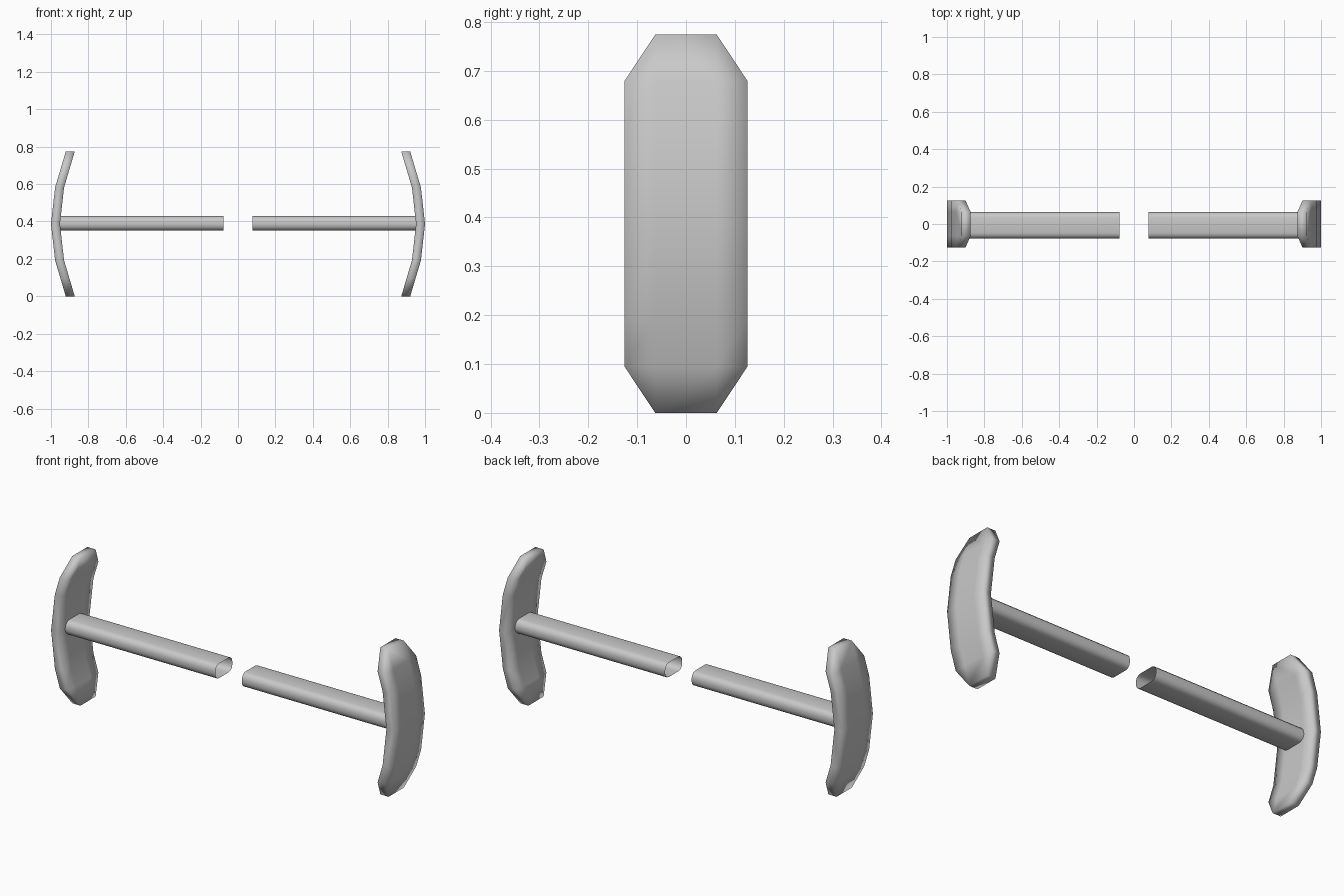
import bpy
import bmesh

cube = bpy.data.objects.get("Cube")
if cube:
    bpy.data.objects.remove(cube, do_unlink=True)

grey = bpy.data.materials.new("plain grey")
grey.use_nodes = True
colour = (0.58, 0.58, 0.58, 1)
grey.diffuse_color = colour
grey.node_tree.nodes["Principled BSDF"].inputs["Base Color"].default_value = colour

MID_Z = 0.387
HALF_END, HALF_WIDE = 0.063, 0.126
THICK = 0.048


def finish(bm, name):
    bmesh.ops.recalc_face_normals(bm, faces=bm.faces)
    mesh = bpy.data.meshes.new(name)
    bm.to_mesh(mesh)
    bm.free()
    mesh.materials.append(grey)
    mesh.shade_smooth()
    obj = bpy.data.objects.new(name, mesh)
    bpy.context.collection.objects.link(obj)
    return obj


def end_plate(name, side):
    """Bowed plate with clipped corners, thickened inwards."""
    bm = bmesh.new()
    half = [(0, 1.0), (0.195, 0.978), (0.292, 0.949), (MID_Z, 0.921)]
    profile = [(-h, x) for h, x in reversed(half[1:])] + half
    rows = []
    for h, x in profile:
        ys = [-HALF_END, HALF_END]
        if abs(h) < MID_Z:
            ys = [-HALF_WIDE] + ys + [HALF_WIDE]
        rows.append([bm.verts.new((side * x, y, MID_Z + h)) for y in ys])
    for a, b in zip(rows, rows[1:]):
        if len(a) == len(b):
            for i in range(3):
                bm.faces.new((a[i], a[i + 1], b[i + 1], b[i]))
        else:
            end, wide = (a, b) if len(a) < len(b) else (b, a)
            bm.faces.new((end[0], end[1], wide[2], wide[1]))
            bm.faces.new((end[0], wide[1], wide[0]))
            bm.faces.new((end[1], wide[3], wide[2]))
    outer = bm.faces[:]
    inner = bmesh.ops.duplicate(bm, geom=bm.verts[:] + bm.edges[:] + outer)
    twins = inner["vert_map"]
    rim = [e for e in bm.edges if e.is_boundary and e.verts[0] in rows_set(rows)]
    for e in rim:
        a, b = e.verts
        bm.faces.new((a, b, twins[b], twins[a]))
    for row in rows:
        for v in row:
            twins[v].co.x -= side * THICK
    return finish(bm, name)


def rows_set(rows):
    return {v for row in rows for v in row}


def rod(name, side):
    """Open tube with a rounded rectangular section."""
    bm = bmesh.new()
    y0, y1, z0, z1 = -0.078, 0.063, 0.352, 0.428
    r = 0.03
    arc = [(0, 1), (0.5, 0.866), (0.866, 0.5), (1, 0)]
    section = []
    for sy, sz in ((1, 1), (1, -1), (-1, -1), (-1, 1)):
        cy = y1 - r if sy > 0 else y0 + r
        cz = z1 - r if sz > 0 else z0 + r
        corner = [(cy + sy * r * a, cz + sz * r * b) for a, b in arc]
        section += corner if sy == sz else corner[::-1]
    loops = [[bm.verts.new((side * x, y, z)) for y, z in section]
             for x in (0.077, 0.955)]
    n = len(section)
    for i in range(n):
        j = (i + 1) % n
        bm.faces.new((loops[0][i], loops[0][j], loops[1][j], loops[1][i]))
    obj = finish(bm, name)
    # Normals of an open tube must point away from its axis
    face = max(obj.data.polygons, key=lambda p: p.center.z)
    if face.normal.z < 0:
        obj.data.flip_normals()
    return obj


for label, side in (("left", 1), ("right", -1)):
    end_plate(label + "_end_plate", side)
    rod(label + "_rod", side)
